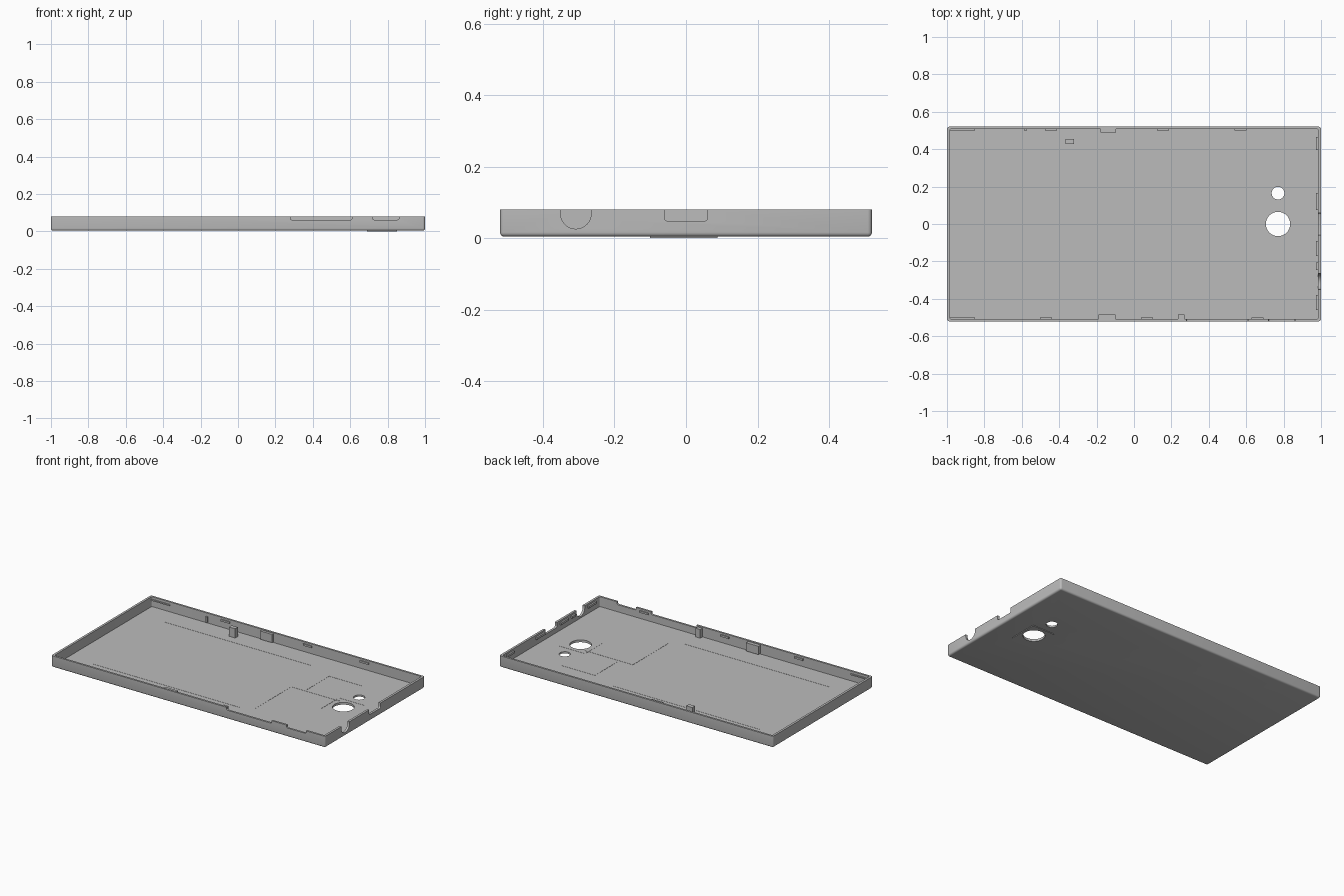
import bpy, bmesh
from mathutils import Matrix, Vector

cube = bpy.data.objects.get("Cube")
if cube:
    bpy.data.objects.remove(cube, do_unlink=True)

grey = bpy.data.materials.new("plain grey")
grey.use_nodes = True
colour = (0.5, 0.5, 0.5, 1)
grey.diffuse_color = colour
grey.node_tree.nodes["Principled BSDF"].inputs["Base Color"].default_value = colour


def finish(name, bm):
    bmesh.ops.recalc_face_normals(bm, faces=bm.faces)
    mesh = bpy.data.meshes.new(name)
    bm.to_mesh(mesh)
    bm.free()
    mesh.materials.append(grey)
    obj = bpy.data.objects.new(name, mesh)
    bpy.context.collection.objects.link(obj)
    return obj


def box(name, x, y, z, radius=0, pick=None):
    """Box from (min, max) ranges; pick chooses the edges to round."""
    bm = bmesh.new()
    bmesh.ops.create_cube(bm, size=1)
    for v in bm.verts:
        v.co = Vector([r[0] if c < 0 else r[1] for c, r in zip(v.co, (x, y, z))])
    if radius:
        edges = [e for e in bm.edges if pick is None or pick(e)]
        bmesh.ops.bevel(bm, geom=edges, offset=radius, segments=4,
                        profile=0.5, affect='EDGES')
    return finish(name, bm)


def cylinder(name, centre, radius, depth, axis='Z'):
    bm = bmesh.new()
    turn = Matrix.Rotation(1.5707963, 4, 'Y') if axis == 'X' else Matrix()
    bmesh.ops.create_cone(bm, cap_ends=True, segments=48, radius1=radius,
                          radius2=radius, depth=depth,
                          matrix=Matrix.Translation(centre) @ turn)
    return finish(name, bm)


def cut(target, cutter):
    cutter.hide_render = True
    mod = target.modifiers.new("cut", 'BOOLEAN')
    mod.operation, mod.solver, mod.object = 'DIFFERENCE', 'EXACT', cutter
    bpy.context.view_layer.objects.active = target
    bpy.ops.object.modifier_apply(modifier=mod.name)
    bpy.data.objects.remove(cutter, do_unlink=True)


BASE, FLOOR, TOP = 0.004, 0.015, 0.08
INX, INY = 0.985, 0.507


def is_vertical(e):
    return abs(e.verts[0].co.z - e.verts[1].co.z) > 0.01


def not_top(e):
    return min(v.co.z for v in e.verts) < TOP - 0.01


# Tray with rounded corners and rounded lower edge
cover = box("back_cover", (-1, 1), (-0.52, 0.52), (BASE, TOP), 0.012, not_top)
cut(cover, box("cavity", (-INX, INX), (-INY, INY), (FLOOR, 0.2), 0.006, is_vertical))

# Button openings in the front wall
for x0, x1 in ((0.28, 0.61), (0.72, 0.86)):
    cut(cover, box("button_cut", (x0, x1), (-0.6, -0.5), (0.062, 0.12), 0.008,
                   lambda e: abs(e.verts[0].co.y - e.verts[1].co.y) > 0.01))

# Port openings in the end wall
cut(cover, box("port_cut", (0.975, 1.1), (-0.06, 0.06), (0.047, 0.14), 0.01,
               lambda e: abs(e.verts[0].co.x - e.verts[1].co.x) > 0.01))
cut(cover, cylinder("jack_cut", (1.03, -0.308, 0.069), 0.043, 0.11, 'X'))
cut(cover, box("jack_slot_cut", (0.975, 1.1), (-0.351, -0.265), (0.069, 0.14)))

# Thin raised pad under the lens, then both lens holes
pad = box("lens_pad", (0.69, 0.85), (-0.1, 0.088), (0, BASE + 0.001), 0.02, is_vertical)
for part in (cover, pad):
    cut(part, cylinder("lens_cut", (0.77, 0, 0), 0.065, 0.2))
cut(cover, cylinder("flash_cut", (0.77, 0.165, 0), 0.034, 0.2))

# Locating blocks
box("floor_post", (-0.365, -0.32), (0.427, 0.455), (0.012, 0.076))
box("back_block", (-0.18, -0.095), (0.49, 0.51), (0.02, 0.075))
box("front_block", (-0.19, -0.1), (-0.51, -0.484), (0.02, 0.075))
box("front_small_block", (0.235, 0.27), (-0.51, -0.484), (0.012, 0.072))
box("back_rib", (-0.585, -0.575), (0.497, 0.51), (0.02, 0.058))

# Snap clips along the long walls
for side, places in ((1, (-0.445, 0.155, 0.57)), (-1, (-0.47, 0.07, 0.66))):
    for x in places:
        y = sorted((side * 0.5, side * 0.511))
        box("long_wall_clip", (x - 0.032, x + 0.032), y, (0.056, 0.068))

# Snap clips on the end wall
for y, half in ((0.43, 0.035), (0.12, 0.045), (-0.13, 0.04), (-0.225, 0.02), (-0.42, 0.04)):
    box("end_wall_clip", (0.974, 0.99), (y - half, y + half), (0.054, 0.068))

# Low ledges in the corners of the plain end
for side in (-1, 1):
    box("corner_ledge", (-0.988, -0.85), sorted((side * 0.5, side * 0.511)), (0.056, 0.064))

# Hairline ridges on the floor
for x, y in (((0.348, 0.352), (-0.317, 0.055)), ((0.35, 0.7), (0.053, 0.057)),
             ((0.448, 0.452), (0.08, 0.31)), ((0.45, 0.69), (0.306, 0.31)),
             ((-0.8, 0.27), (0.369, 0.371)), ((-0.8, 0.27), (-0.363, -0.361)),
             ((0.672, 0.676), (-0.09, 0.09)), ((0.676, 0.86), (0.088, 0.092))):
    box("floor_ridge", x, y, (FLOOR - 0.002, FLOOR + 0.001))

# Smooth the rounded parts, keep the edges sharp
for obj in (cover, pad):
    bpy.ops.object.select_all(action='DESELECT')
    obj.select_set(True)
    bpy.context.view_layer.objects.active = obj
    bpy.ops.object.shade_smooth_by_angle(angle=0.6)
